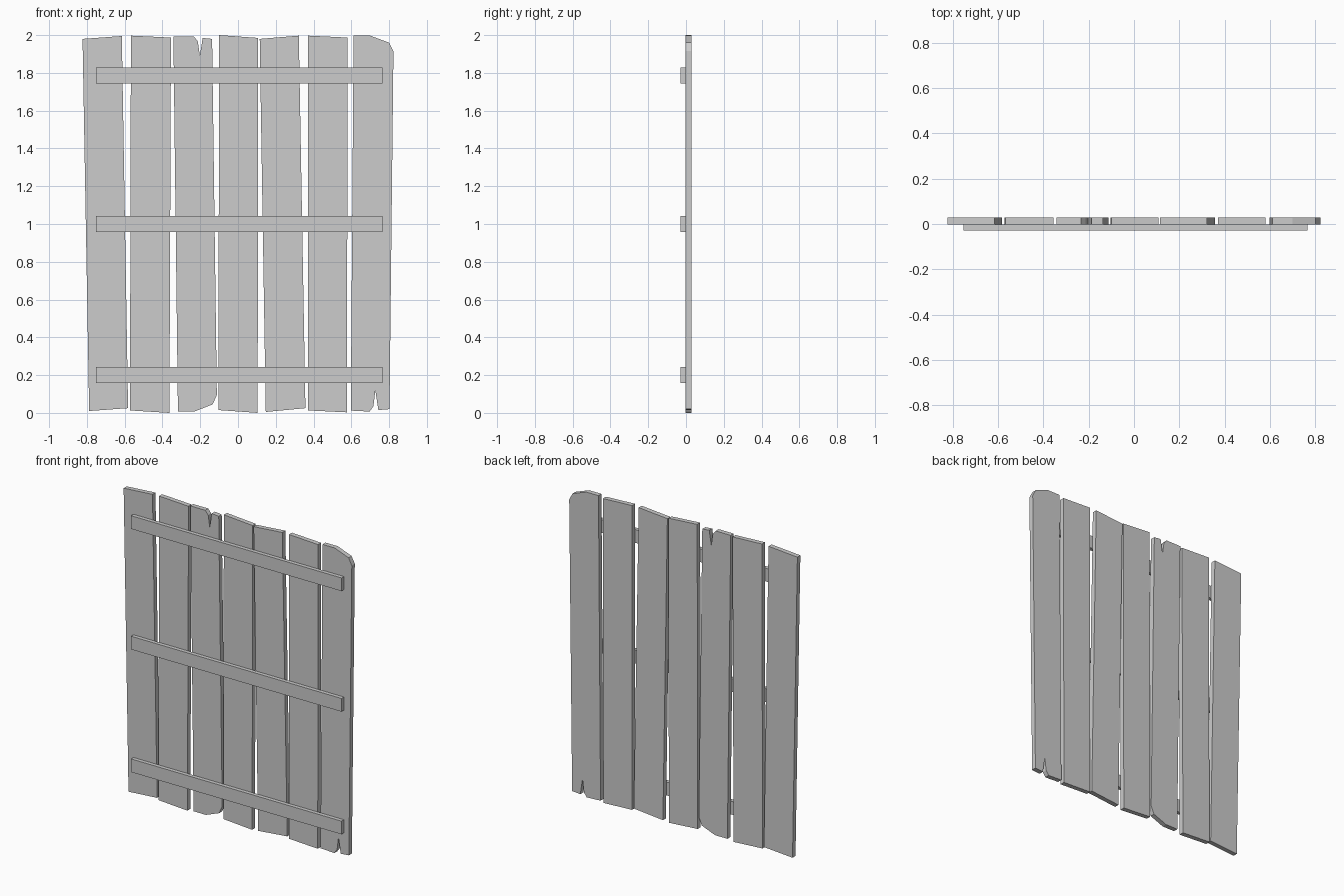
import bpy, bmesh

if "Cube" in bpy.data.objects:
    bpy.data.objects.remove(bpy.data.objects["Cube"])

wood = bpy.data.materials.new("light_grey")
wood.diffuse_color = (0.604, 0.604, 0.604, 1)
wood.use_nodes = True
wood.node_tree.nodes["Principled BSDF"].inputs["Base Color"].default_value = wood.diffuse_color

PLANK_Y = (-0.003, 0.028)
RAIL_Y = (-0.028, -0.003)


def board(name, outline, y_range):
    """Extrude a front outline of (x, z) points through a range of y."""
    y0, y1 = y_range
    bm = bmesh.new()
    face = bm.faces.new([bm.verts.new((x, y0, z)) for x, z in outline])
    res = bmesh.ops.extrude_face_region(bm, geom=[face], use_keep_orig=True)
    moved = [v for v in res["geom"] if isinstance(v, bmesh.types.BMVert)]
    bmesh.ops.translate(bm, verts=moved, vec=(0, y1 - y0, 0))
    bmesh.ops.recalc_face_normals(bm, faces=bm.faces)
    mesh = bpy.data.meshes.new(name)
    bm.to_mesh(mesh)
    bm.free()
    mesh.materials.append(wood)
    obj = bpy.data.objects.new(name, mesh)
    bpy.context.collection.objects.link(obj)


# Upright planks, slightly crooked, some split or chipped at the ends
planks = [
    [(-.823, 1.98), (-.615, 1.995), (-.582, .025), (-.788, .01)],
    [(-.567, 1.997), (-.355, 1.987), (-.363, 0), (-.572, .013)],
    # split top, chipped lower corner
    [(-.342, 1.993), (-.234, 1.993), (-.213, 1.967), (-.202, 1.89),
     (-.187, 1.985), (-.137, 1.98), (-.112, .095), (-.134, .045),
     (-.229, .008), (-.318, .008)],
    [(-.10, 2.0), (.107, 1.985), (.104, 0), (-.104, .015)],
    [(.115, 1.98), (.322, 1.997), (.357, .025), (.147, .005)],
    [(.37, 1.997), (.58, 1.987), (.577, .003), (.37, .013)],
    # worn top corner, split bottom
    [(.612, 1.997), (.70, 1.997), (.80, 1.96), (.823, 1.915),
     (.802, .02), (.743, .015), (.727, .12), (.717, .035),
     (.697, .007), (.597, .012)],
]
for i, outline in enumerate(planks, 1):
    board(f"plank_{i}", outline, PLANK_Y)

# Cross rails on the front
for name, z in (("lower_rail", .157), ("middle_rail", .957), ("upper_rail", 1.743)):
    board(name, [(-.752, z), (.766, z), (.766, z + .086), (-.752, z + .086)], RAIL_Y)
